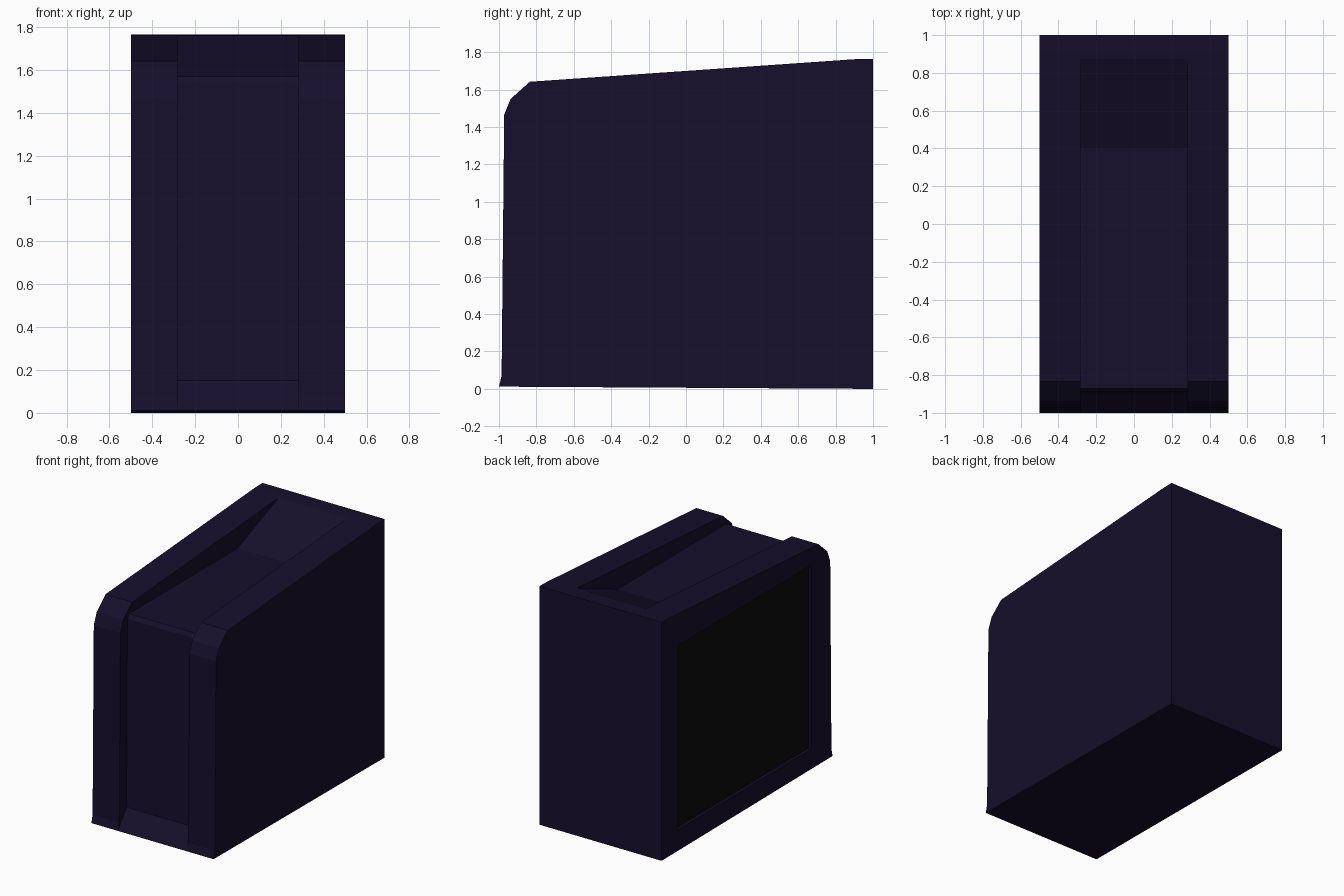
import bpy, bmesh

if "Cube" in bpy.data.objects:
    bpy.data.objects.remove(bpy.data.objects["Cube"])


def material(name, color):
    m = bpy.data.materials.new(name)
    m.diffuse_color = (*color, 1)
    m.use_nodes = True
    m.node_tree.nodes["Principled BSDF"].inputs["Base Color"].default_value = m.diffuse_color
    return m


def prism(name, profile, x0, x1, mat):
    """Extrude a (y, z) outline along x from x0 to x1."""
    bm = bmesh.new()
    face = bm.faces.new([bm.verts.new((x0, y, z)) for y, z in profile])
    ext = bmesh.ops.extrude_face_region(bm, geom=[face])
    verts = [v for v in ext["geom"] if isinstance(v, bmesh.types.BMVert)]
    bmesh.ops.translate(bm, verts=verts, vec=(x1 - x0, 0, 0))
    bmesh.ops.recalc_face_normals(bm, faces=bm.faces)
    mesh = bpy.data.meshes.new(name)
    bm.to_mesh(mesh)
    bm.free()
    mesh.materials.append(mat)
    ob = bpy.data.objects.new(name, mesh)
    bpy.context.collection.objects.link(ob)
    return ob


def cut(target, cutter):
    mod = target.modifiers.new("cut", 'BOOLEAN')
    mod.operation = 'DIFFERENCE'
    mod.solver = 'EXACT'
    mod.object = cutter
    cutter.hide_render = True
    bpy.context.view_layer.objects.active = target
    bpy.ops.object.modifier_apply(modifier=mod.name)
    bpy.data.objects.remove(cutter)


def rect(y0, y1, z0, z1):
    return [(y0, z0), (y1, z0), (y1, z1), (y0, z1)]


indigo = material("indigo", (0.008, 0.0045, 0.025))
black = material("black", (0.0035, 0.0035, 0.0035))

# Tower case outline
case = prism("case", [(-1, 0.012), (-0.986, 0.07), (-0.972, 1.465), (-0.938, 1.55),
                      (-0.835, 1.642), (0.91, 1.763), (1, 1.765), (1, 0)],
             -0.5, 0.5, indigo)

# Sunken channel running up the front and over the top, ramped at both ends
channel = prism("channel_cutter", [(-1.0185, -0.01), (-0.9, 0.15), (-0.89, 1.54),
                                   (-0.87, 1.57), (0.4, 1.57), (0.96, 1.795),
                                   (0.96, 2), (-1.3, 2), (-1.3, -0.01)],
                -0.282, 0.282, indigo)
cut(case, channel)

# Window recess in the left side
cut(case, prism("window_cutter", rect(-0.745, 0.815, 0.16, 1.52), -0.6, -0.47, indigo))

# Dark side window
prism("side_window", rect(-0.745, 0.815, 0.16, 1.52), -0.48, -0.47, black)
